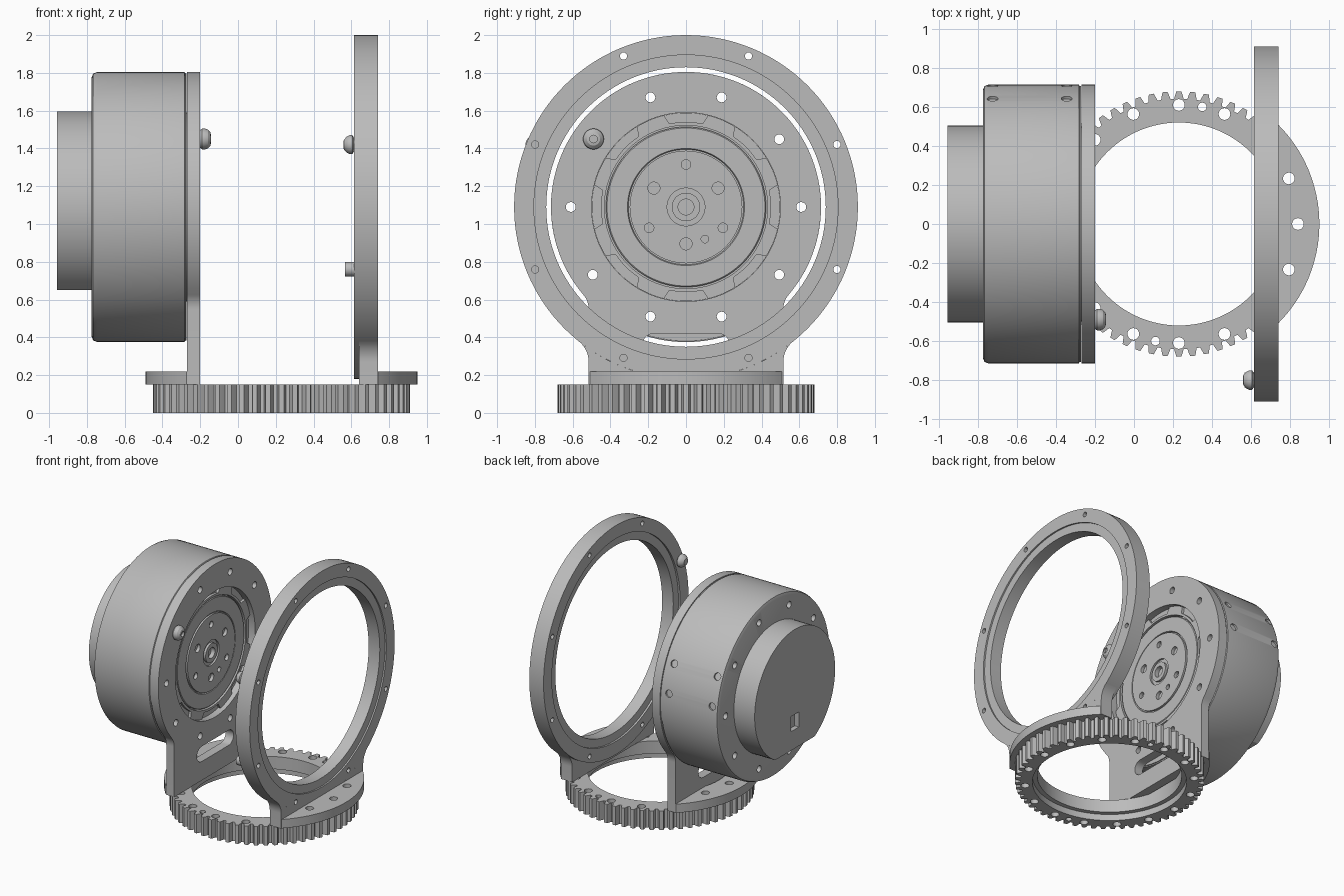
import bpy, bmesh
from math import sin, cos, pi, radians, sqrt, atan2, asin, acos
from mathutils import Vector, Matrix

cube = bpy.data.objects.get("Cube")
if cube:
    bpy.data.objects.remove(cube)

grey = bpy.data.materials.new("machined grey")
grey.use_nodes = True
grey.diffuse_color = (0.5, 0.5, 0.5, 1)
grey.node_tree.nodes["Principled BSDF"].inputs["Base Color"].default_value = (0.5, 0.5, 0.5, 1)

AXIS_Z = 1.09      # height of the drum and hoop axis
GEAR_X = 0.23      # centre of the gear
NECK = 0.515       # half width of both necks


def finish(name, bm):
    bmesh.ops.recalc_face_normals(bm, faces=bm.faces)
    me = bpy.data.meshes.new(name)
    bm.to_mesh(me)
    bm.free()
    me.materials.append(grey)
    ob = bpy.data.objects.new(name, me)
    bpy.context.collection.objects.link(ob)
    return ob


def place(u, v, a, axis, centre):
    # (u, v) lies across the axis, a runs along it
    p = Vector((a, u, v)) if axis == "x" else Vector((u, v, a))
    return p + Vector(centre)


def add_prism(bm, loop, axis, a0, a1, centre):
    ends = [[bm.verts.new(place(u, v, a, axis, centre)) for u, v in loop] for a in (a0, a1)]
    bm.faces.new(ends[0])
    bm.faces.new(ends[1])
    n = len(loop)
    for i in range(n):
        j = (i + 1) % n
        bm.faces.new((ends[0][i], ends[0][j], ends[1][j], ends[1][i]))


def prism(name, loop, axis, a0, a1, centre):
    bm = bmesh.new()
    add_prism(bm, loop, axis, a0, a1, centre)
    return finish(name, bm)


def add_lathe(bm, profile, axis, centre, n):
    # closed profile of (radius, position along the axis)
    rows = []
    for r, a in profile:
        if r == 0:
            rows.append([bm.verts.new(place(0, 0, a, axis, centre))] * n)
        else:
            rows.append([bm.verts.new(place(r * cos(2 * pi * i / n), r * sin(2 * pi * i / n), a, axis, centre))
                         for i in range(n)])
    for k, row in enumerate(rows):
        nxt = rows[(k + 1) % len(rows)]
        for i in range(n):
            j = (i + 1) % n
            face = list(dict.fromkeys((row[i], row[j], nxt[j], nxt[i])))
            if len(face) > 2:
                bm.faces.new(face)


def lathe(name, profile, axis, centre, n=96):
    bm = bmesh.new()
    add_lathe(bm, profile, axis, centre, n)
    return finish(name, bm)


def add_pin(bm, centre, direction, r, depth, n=20):
    turn = Vector(direction).to_track_quat("Z", "Y").to_matrix().to_4x4()
    bmesh.ops.create_cone(bm, cap_ends=True, segments=n, radius1=r, radius2=r, depth=depth,
                          matrix=Matrix.Translation(centre) @ turn)


def cut(ob, bm):
    cutter = finish("cutter", bm)
    cutter.hide_render = True
    mod = ob.modifiers.new("holes", "BOOLEAN")
    mod.operation, mod.solver, mod.object = "DIFFERENCE", "EXACT", cutter
    deps = bpy.context.evaluated_depsgraph_get()
    me = bpy.data.meshes.new_from_object(ob.evaluated_get(deps))
    ob.modifiers.clear()
    ob.data = me
    bpy.data.objects.remove(cutter)


def arc(r, a0, a1, n, cx=0, cy=0):
    return [(cx + r * cos(a0 + (a1 - a0) * i / n), cy + r * sin(a0 + (a1 - a0) * i / n)) for i in range(n + 1)]


def neck_outline(R, fillet, top):
    # neck flowing into a circle; the circle part runs from the fillet to angle top
    zc = -sqrt((R + fillet) ** 2 - (NECK + fillet) ** 2)
    phi = atan2(zc, NECK + fillet)
    half = [(NECK, 0.15 - AXIS_Z)] + arc(fillet, pi, pi + phi, 8, NECK + fillet, zc)
    half += arc(R, phi, top, 40)[1:-1] + [(0, R * sin(top))]
    return half + [(-y, z) for y, z in reversed(half[:-1])]


AX = (0, 0, AXIS_Z)

# toothed ring with a stepped bore
teeth, N = [], 60
for i in range(N):
    for r, f in ((0.642, -0.36), (0.642, -0.64), (0.66, -0.72), (0.68, -0.82), (0.68, -1.18), (0.66, -1.28)):
        ang = 2 * pi * (i - f) / N
        teeth.append((r * cos(ang), r * sin(ang)))
gear = prism("toothed_ring", teeth, "z", 0, 0.15, (GEAR_X, 0, 0))


def gear_holes(bm):
    for i in range(16):
        a = i * pi / 8
        add_pin(bm, (GEAR_X + 0.61 * cos(a), 0.61 * sin(a), 0.1), (0, 0, 1), 0.03, 0.6)
    for s in (1, -1):
        add_pin(bm, (GEAR_X + s * 0.12, s * 0.6, 0.1), (0, 0, 1), 0.022, 0.6)


bm = bmesh.new()
add_lathe(bm, [(0, -0.1), (0.555, -0.1), (0.555, 0.05), (0.52, 0.05), (0.52, 0.3), (0, 0.3)],
          "z", (GEAR_X, 0, 0), 96)
gear_holes(bm)
cut(gear, bm)

# curved feet on the toothed ring
for name, side, u0 in (("hoop_foot", 1, 0.51), ("bracket_foot", -1, 0.5)):
    out = asin(NECK / 0.72)
    half = arc(0.72, 0, out, 16) + [(u0, NECK)] + list(reversed(arc(0.52, 0, acos(u0 / 0.52), 10)))
    loop = [(side * u, v) for u, v in half + [(u, -v) for u, v in reversed(half[1:-1])]]
    foot = prism(name, loop, "z", 0.15, 0.22, (GEAR_X, 0, 0))
    bm = bmesh.new()
    gear_holes(bm)
    cut(foot, bm)

# hoop with stepped faces and its neck
hoop = lathe("hoop", [(0.91, 0.615), (0.91, 0.74), (0.805, 0.74), (0.805, 0.728), (0.74, 0.728),
                      (0.74, 0.63), (0.805, 0.63), (0.805, 0.615)], "x", AX, 128)
bm = bmesh.new()
for i in range(8):
    a = radians(22.5 + 45 * i)
    add_pin(bm, (0.68, 0.865 * cos(a), AXIS_Z + 0.865 * sin(a)), (1, 0, 0), 0.019, 0.4)
cut(hoop, bm)
prism("hoop_neck", neck_outline(0.91, 0.14, -pi / 2), "x", 0.64, 0.74, AX)

# screw heads on the inner side of the hoop
lathe("hoop_domed_screw", [(0, 0.558), (0.025, 0.56), (0.042, 0.575), (0.05, 0.59), (0.05, 0.605), (0.03, 0.618),
                           (0, 0.618)], "x", (0, -0.8, AXIS_Z + 0.33), 32)
lathe("hoop_flat_screw", [(0, 0.567), (0.038, 0.567), (0.038, 0.618), (0, 0.618)],
      "x", (0, -0.8, AXIS_Z - 0.33), 24)

# bracket plate with round opening, bolt circle and slot
bracket = prism("bracket_plate", neck_outline(0.715, 0.12, pi / 2), "x", -0.27, -0.2, AX)
bm = bmesh.new()
add_lathe(bm, [(0, -0.4), (0.5, -0.4), (0.5, -0.1), (0, -0.1)], "x", AX, 96)
slot = arc(0.06, -pi / 2, pi / 2, 10, 0.17) + arc(0.06, pi / 2, 3 * pi / 2, 10, -0.17)
add_prism(bm, slot, "x", -0.4, -0.1, (0, 0, 0.36))


def drum_bolts(bm, x, depth):
    for i in range(10):
        a = i * pi / 5
        add_pin(bm, (x, 0.61 * cos(a), AXIS_Z + 0.61 * sin(a)), (1, 0, 0), 0.026, depth)


drum_bolts(bm, -0.23, 0.3)
cut(bracket, bm)

# domed stop on the bracket
lathe("bracket_stop", [(0, -0.16), (0.02, -0.16), (0.02, -0.143), (0.035, -0.146), (0.05, -0.16), (0.055, -0.175),
                       (0.055, -0.19), (0.04, -0.21), (0, -0.21)], "x", (0, -0.49, 1.45), 32)

# motor drum with bolt holes front to back and side screws
drum = lathe("drum", [(0, -0.775), (0.685, -0.775), (0.706, -0.767), (0.715, -0.745), (0.715, -0.283),
                      (0.708, -0.279), (0.708, -0.272), (0, -0.272)], "x", AX, 128)
bm = bmesh.new()
drum_bolts(bm, -0.52, 0.8)
for x in (-0.725, -0.345):
    for deg in (8, 26):
        d = Vector((0, cos(radians(deg)), sin(radians(deg))))
        add_pin(bm, Vector((x, 0, AXIS_Z)) + d * 0.72, d, 0.028, 0.04)
cut(drum, bm)

# rear boss with flat underside and square socket
low = asin(-0.44 / 0.505)
boss = prism("rear_boss", arc(0.505, low, pi - low, 80), "x", -0.957, -0.775, AX)
bm = bmesh.new()
add_prism(bm, [(-0.05, -0.06), (0.05, -0.06), (0.05, 0.06), (-0.05, 0.06)], "x", -1, -0.92, (0, 0, 0.86))
cut(boss, bm)

# bearing collar with shallow pockets
collar = lathe("bearing_collar", [(0.432, -0.275), (0.499, -0.275), (0.499, -0.235), (0.432, -0.235)], "x", AX)
bm = bmesh.new()
for i in range(8):
    a, w = i * pi / 4, radians(14)
    pocket = arc(0.45, a - w * 0.8, a + w * 0.8, 8) + arc(0.51, a + w, a - w, 8)
    add_prism(bm, pocket, "x", -0.255, -0.2, AX)
cut(collar, bm)

# rotating output disc with raised centre, hub and bolt holes
disc = lathe("output_disc", [(0, -0.275), (0.424, -0.275), (0.424, -0.245), (0.418, -0.24), (0.31, -0.24),
                             (0.305, -0.25), (0.298, -0.25), (0.298, -0.235), (0.1, -0.235), (0.1, -0.25),
                             (0.075, -0.25), (0.075, -0.232), (0.042, -0.232), (0.042, -0.265), (0, -0.265)],
             "x", AX)
bm = bmesh.new()
for y, z, r in ((-0.17, 0.1, 0.032), (0.17, 0.1, 0.032), (0, -0.195, 0.032), (-0.195, -0.11, 0.025),
                (0.195, -0.11, 0.025), (0, 0.225, 0.025), (0.1, -0.17, 0.02)):
    add_pin(bm, (-0.235, y, AXIS_Z + z), (1, 0, 0), r, 0.05)
cut(disc, bm)

# smooth the round walls and keep the edges crisp
bpy.ops.object.select_all(action="DESELECT")
for ob in bpy.context.collection.objects:
    if ob.type == "MESH" and ob.data.materials and ob.data.materials[0] == grey:
        ob.select_set(True)
        bpy.context.view_layer.objects.active = ob
bpy.ops.object.shade_smooth_by_angle(angle=radians(28))
